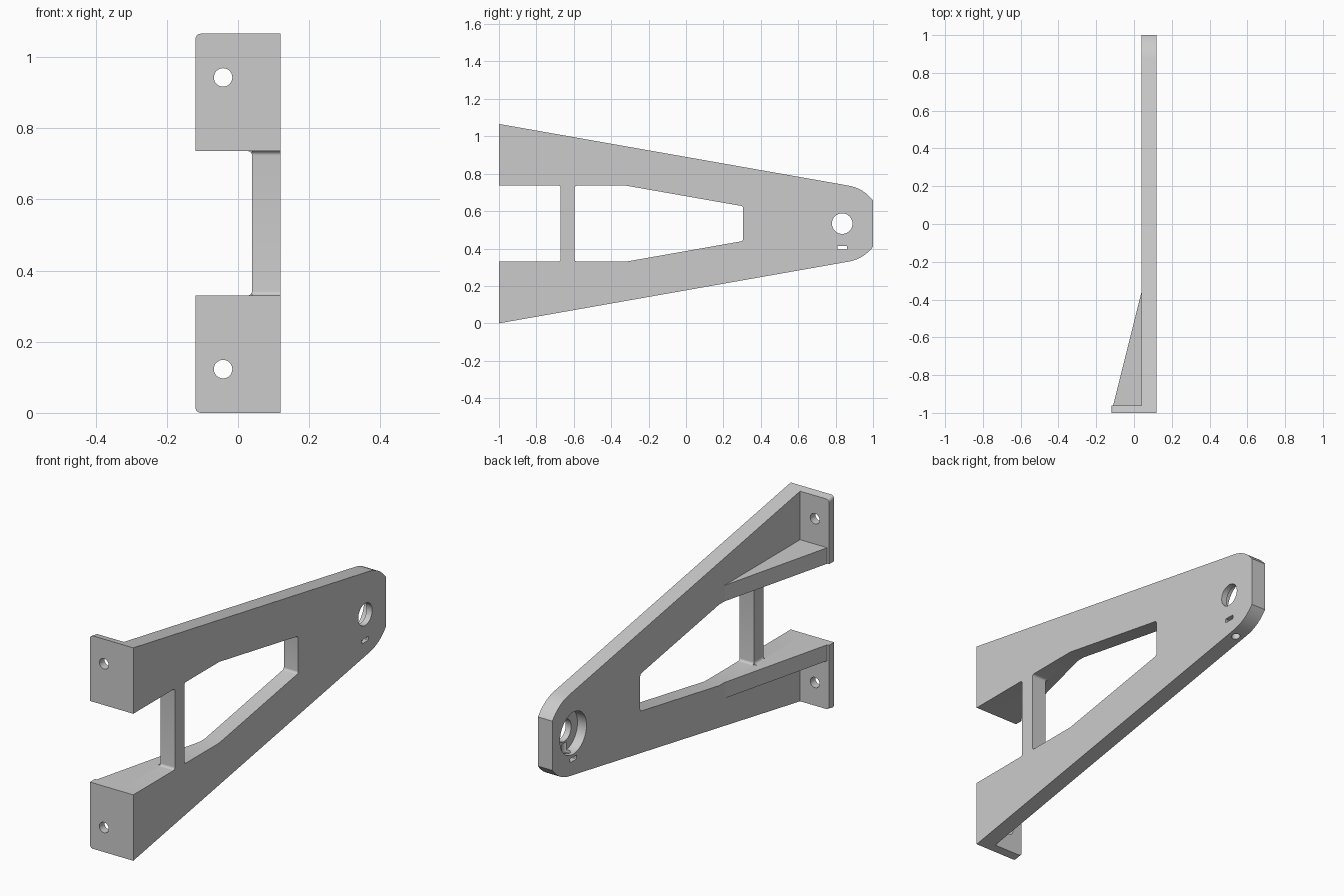
import bpy, bmesh, math
from mathutils import Vector

if "Cube" in bpy.data.objects:
    bpy.data.objects.remove(bpy.data.objects["Cube"])

MID = 0.533               # height of the symmetry plane
EYE_Y, EYE_R = 0.835, 0.206
X_IN, X_OUT = 0.04, 0.12  # plate faces
SLOPE = math.tan(math.radians(10))

grey = bpy.data.materials.new("plain grey")
grey.use_nodes = True
colour = (0.6, 0.6, 0.6, 1)
grey.diffuse_color = colour
grey.node_tree.nodes["Principled BSDF"].inputs["Base Color"].default_value = colour


def rounded(corners, steps=5):
    """Turn (u, v, radius) corners into an outline with rounded corners."""
    out = []
    for i, (u, v, r) in enumerate(corners):
        p = Vector((u, v))
        if not r:
            out.append(p)
            continue
        a = (Vector(corners[i - 1][:2]) - p).normalized()
        b = (Vector(corners[(i + 1) % len(corners)][:2]) - p).normalized()
        half = a.angle(b) / 2
        centre = p + (a + b).normalized() * (r / math.sin(half))
        start = p + a * (r / math.tan(half)) - centre
        end = p + b * (r / math.tan(half)) - centre
        for k in range(steps + 1):
            out.append(centre + start.lerp(end, k / steps).normalized() * r)
    return out


def circle(u, v, r, n=40):
    return [Vector((u + r * math.cos(t), v + r * math.sin(t)))
            for t in (2 * math.pi * k / n for k in range(n))]


def prism(name, outline, axis, low, high):
    """Extrude an outline along an axis; the other two axes keep their order."""
    bm = bmesh.new()

    def place(p, d):
        co = list(p)
        co.insert("xyz".index(axis), d)
        return bm.verts.new(co)

    face = bm.faces.new([place(p, low) for p in outline])
    ext = bmesh.ops.extrude_face_region(bm, geom=[face], use_keep_orig=True)
    shift = Vector([high - low if a == axis else 0 for a in "xyz"])
    bmesh.ops.translate(bm, vec=shift,
                        verts=[g for g in ext["geom"] if isinstance(g, bmesh.types.BMVert)])
    bmesh.ops.recalc_face_normals(bm, faces=bm.faces)
    mesh = bpy.data.meshes.new(name)
    bm.to_mesh(mesh)
    bm.free()
    mesh.materials.append(grey)
    obj = bpy.data.objects.new(name, mesh)
    bpy.context.collection.objects.link(obj)
    return obj


def cut(obj, cutter):
    mod = obj.modifiers.new("cut", "BOOLEAN")
    mod.operation, mod.solver, mod.object = "DIFFERENCE", "EXACT", cutter
    bpy.context.view_layer.objects.active = obj
    bpy.ops.object.modifier_apply(modifier=mod.name)
    bpy.data.objects.remove(cutter)


def mirrored(half):
    """Close a lower-half outline with its reflection in the middle plane."""
    return half + [(u, 2 * MID - v, r) for u, v, r in reversed(half)]


# Side plate: sloping arms, round nose and open front slot
flat = math.acos((1 - EYE_Y) / EYE_R)
lower = [(-0.67, 0.33, 0.012), (-1, 0.33, 0), (-1, 0, 0)]
for k in range(9):
    t = math.radians(80) + (flat - math.radians(80)) * k / 8
    lower.append((EYE_Y + EYE_R * math.cos(t), MID - EYE_R * math.sin(t), 0))
plate = prism("side_plate", rounded(mirrored(lower)), "x", X_IN, X_OUT)

# Window behind the crossbar
window = mirrored([(-0.595, 0.33, 0.012), (-0.32, 0.33, 0), (0.305, 0.44, 0.012)])
cut(plate, prism("window_cutter", rounded(window), "x", 0, 0.2))

# Pivot hole, counterbore, slot and drain hole
cut(plate, prism("pivot_cutter", circle(EYE_Y, MID, 0.055), "x", 0, 0.2))
cut(plate, prism("bore_cutter", circle(EYE_Y, MID, 0.105, 56), "x", 0, 0.09))
slot = [(EYE_Y + sy * 0.026, 0.404 + sz * 0.01, 0.004)
        for sy, sz in ((-1, -1), (1, -1), (1, 1), (-1, 1))]
cut(plate, prism("slot_cutter", rounded(slot, 3), "x", 0, 0.2))
cut(plate, prism("drain_cutter", circle(0.08, EYE_Y, 0.02, 24), "z", 0.25, 0.47))

parts = [plate]
for label, flip in (("lower", False), ("upper", True)):
    def z(v):
        return 2 * MID - v if flip else v

    # Mounting flange with a bolt hole; its outer edge follows the arm slope
    outline = [(X_IN, z(0), 0), (X_IN, z(0.33), 0), (-0.12, z(0.33), 0), (-0.12, z(0), 0.016)]
    flange = prism(label + "_flange", rounded(outline), "y", -1, -0.96)
    for v in flange.data.vertices:
        if v.co.y > -0.98 and abs(v.co.z - MID) > 0.4:
            v.co.z += 0.04 * SLOPE * (-1 if flip else 1)
    cut(flange, prism("bolt_cutter", circle(-0.042, z(0.123), 0.026, 32), "y", -1.1, -0.9))

    # Triangular gusset behind the flange
    web = [(X_IN, -0.96), (-0.11, -0.96), (X_IN, -0.36)]
    gusset = prism(label + "_gusset", web, "z", *sorted((z(0.25), z(0.33))))

    # Small fillet where the crossbar meets the gusset
    r = 0.014
    curve = [(X_IN, z(0.33))] + [
        (X_IN - r + r * math.sin(t), z(0.33 + r - r * math.cos(t)))
        for t in (math.pi / 2 * k / 5 for k in range(6))]
    fillet = prism(label + "_crossbar_fillet", curve, "y", -0.67, -0.595)
    parts += [flange, gusset, fillet]

# Smooth the round surfaces, keep the edges sharp
bpy.ops.object.select_all(action="DESELECT")
for obj in parts:
    obj.select_set(True)
bpy.context.view_layer.objects.active = plate
bpy.ops.object.shade_smooth_by_angle(angle=math.radians(25))
